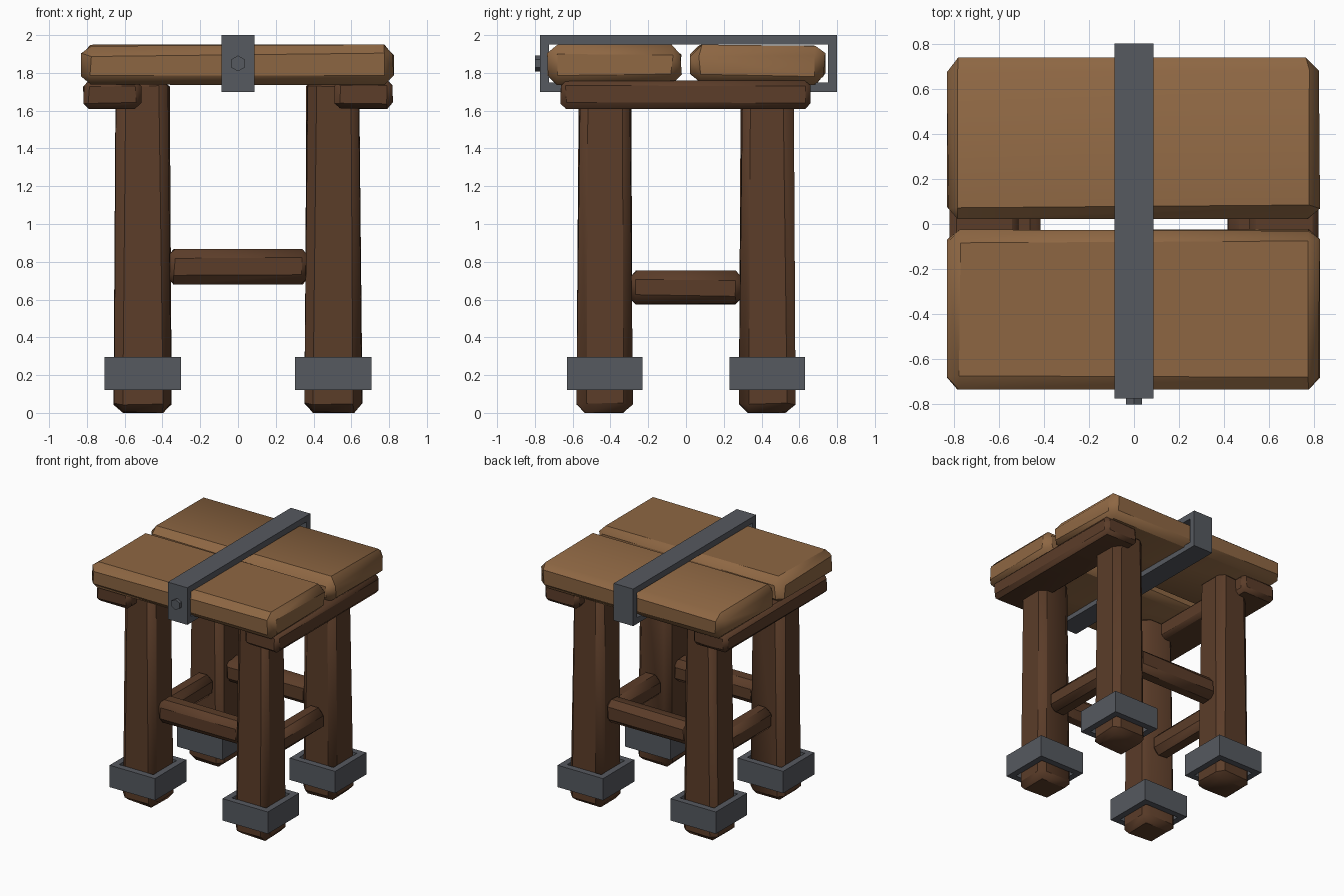
import bpy, bmesh, math, random
from mathutils import Vector

if "Cube" in bpy.data.objects:
    bpy.data.objects.remove(bpy.data.objects["Cube"])

random.seed(7)


def material(name, rgb):
    m = bpy.data.materials.new(name)
    m.diffuse_color = (*rgb, 1)
    m.use_nodes = True
    m.node_tree.nodes["Principled BSDF"].inputs["Base Color"].default_value = m.diffuse_color
    return m


LIGHT = material("light_wood", (0.27, 0.135, 0.056))
DARK = material("dark_wood", (0.105, 0.046, 0.022))
METAL = material("dark_metal", (0.092, 0.1, 0.115))


def finish(bm, name, mat, smooth=None):
    bmesh.ops.recalc_face_normals(bm, faces=bm.faces)
    me = bpy.data.meshes.new(name)
    bm.to_mesh(me)
    bm.free()
    me.materials.append(mat)
    ob = bpy.data.objects.new(name, me)
    bpy.context.collection.objects.link(ob)
    if smooth:
        bpy.ops.object.select_all(action='DESELECT')
        ob.select_set(True)
        bpy.context.view_layer.objects.active = ob
        bpy.ops.object.shade_smooth_by_angle(angle=math.radians(smooth))
    return ob


def hewn_block(name, lo, hi, bevel, mat, taper=1.0, jitter=0.006):
    """Chamfered box between two corners, slightly uneven, narrowing upwards."""
    lo, hi = Vector(lo), Vector(hi)
    mid, size = (lo + hi) / 2, hi - lo
    bm = bmesh.new()
    bmesh.ops.create_cube(bm, size=1)
    for v in bm.verts:
        s = taper if v.co.z > 0 else 1
        v.co = Vector((v.co.x * size.x * s, v.co.y * size.y * s, v.co.z * size.z)) + mid
    bmesh.ops.bevel(bm, geom=bm.edges[:], offset=bevel, segments=1,
                    profile=0.5, affect='EDGES')
    for v in bm.verts:
        for i in range(3):
            v.co[i] += random.uniform(-jitter, jitter)
            v.co[i] = min(max(v.co[i], lo[i]), hi[i])
    return finish(bm, name, mat, 40)


def square_ring(name, axis, outer, thick, depth, mat):
    """Rectangular hoop: outer = (a0, a1, b0, b1), extruded over depth along axis."""
    a0, a1, b0, b1 = outer
    bm = bmesh.new()
    loops = []
    for t in (0, thick):
        for d in depth:
            pts = [(a0 + t, b0 + t), (a1 - t, b0 + t), (a1 - t, b1 - t), (a0 + t, b1 - t)]
            loops.append([bm.verts.new((d, a, b) if axis == 'X' else (a, b, d))
                          for a, b in pts])
    for p, q in ((0, 1), (1, 3), (3, 2), (2, 0)):
        for i in range(4):
            j = (i + 1) % 4
            bm.faces.new((loops[p][i], loops[p][j], loops[q][j], loops[q][i]))
    return finish(bm, name, mat)


# Seat planks
hewn_block("front_seat_plank", (-0.83, -0.735, 1.735), (0.825, -0.022, 1.95), 0.055, LIGHT, jitter=0.01)
hewn_block("back_seat_plank", (-0.83, 0.022, 1.735), (0.825, 0.738, 1.95), 0.055, LIGHT, jitter=0.01)

# Beams under the seat, and side rungs
for side, s in (("left", -1), ("right", 1)):
    x0, x1 = sorted((s * 0.512, s * 0.82))
    hewn_block(side + "_beam", (x0, -0.665, 1.61), (x1, 0.66, 1.76), 0.03, DARK, jitter=0.004)
    hewn_block(side + "_rung", (s * 0.5 - 0.085, -0.31, 0.575), (s * 0.5 + 0.085, 0.31, 0.755), 0.048, DARK)

# Front and back rungs
for side, s in (("front", -1), ("back", 1)):
    hewn_block(side + "_rung", (-0.385, s * 0.43 - 0.085, 0.68), (0.385, s * 0.43 + 0.085, 0.868), 0.048, DARK)

# Legs with metal cuffs
for fb, sy in (("front", -1), ("back", 1)):
    for lr, sx in (("left", -1), ("right", 1)):
        x, y = sx * 0.505, sy * 0.43
        hewn_block(f"{fb}_{lr}_leg", (x - 0.154, y - 0.15, 0), (x + 0.154, y + 0.15, 1.775),
                   0.048, DARK, taper=0.9)
        square_ring(f"{fb}_{lr}_cuff", 'Z', (x - 0.203, x + 0.203, y - 0.2, y + 0.2),
                    0.05, (0.12, 0.297), METAL)

# Metal strap round the seat
square_ring("seat_strap", 'X', (-0.773, 0.8, 1.7, 2.0), 0.049, (-0.087, 0.087), METAL)

# Hexagonal bolt on the strap
bm = bmesh.new()
ring = [(0.042 * math.sin(k * math.pi / 3), 1.85 + 0.042 * math.cos(k * math.pi / 3)) for k in range(6)]
face = bm.faces.new([bm.verts.new((x, -0.76, z)) for x, z in ring])
ext = bmesh.ops.extrude_face_region(bm, geom=[face])
for v in ext["geom"]:
    if isinstance(v, bmesh.types.BMVert):
        v.co.y = -0.80
finish(bm, "strap_bolt", METAL)
